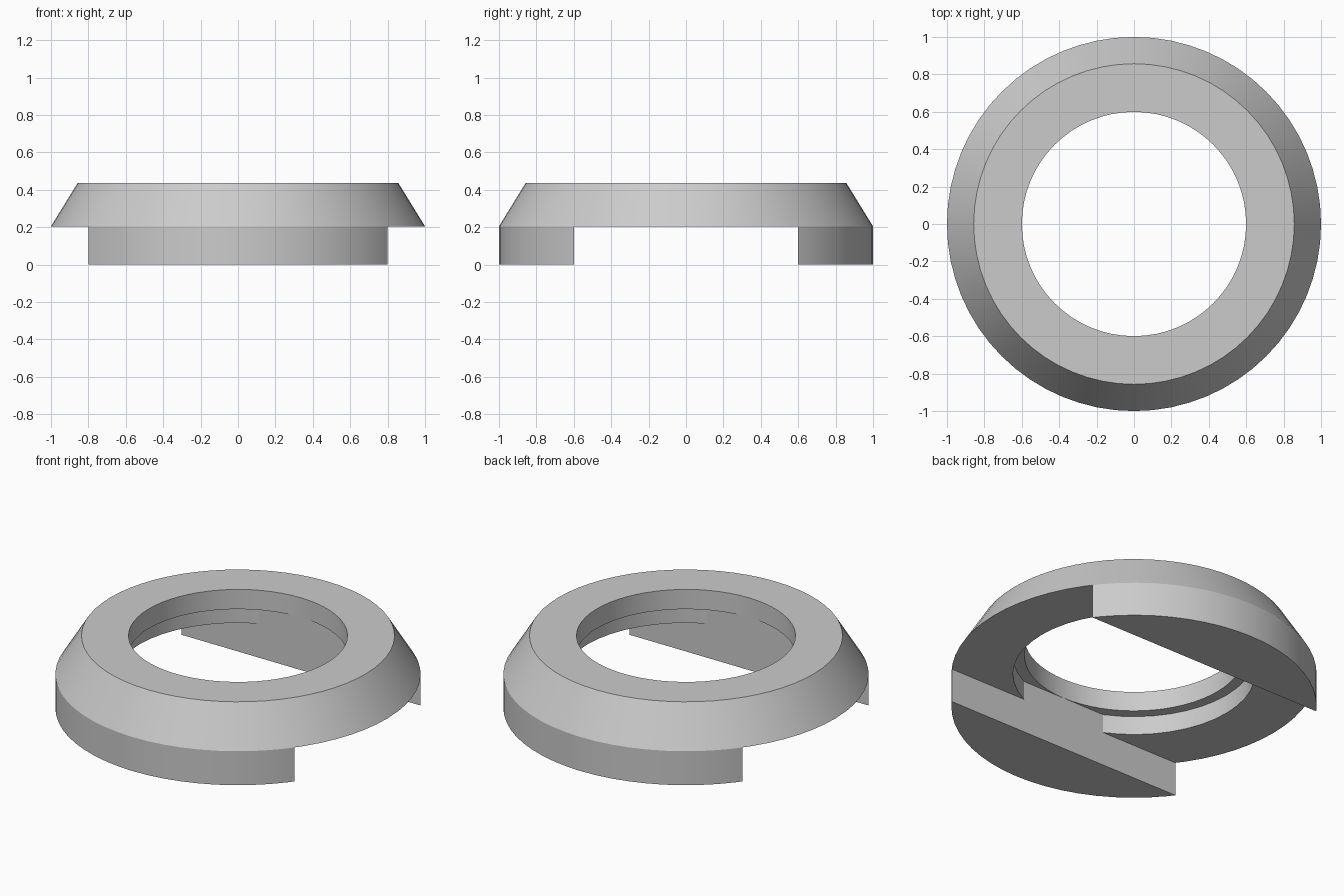
import bpy, bmesh, math

if "Cube" in bpy.data.objects:
    bpy.data.objects.remove(bpy.data.objects["Cube"])

SEG = 64            # sides of every round
SLOT = 0.6          # half width of the slot under the ring
Z_SLOT, Z_STEP, Z_TOP = 0.205, 0.318, 0.437


def circle(r, y_max=None):
    """Round outline, optionally cut flat at y = +-y_max."""
    pts = [(r * math.cos(2 * math.pi * i / SEG), r * math.sin(2 * math.pi * i / SEG))
           for i in range(SEG)]
    if y_max is None:
        return pts
    x = math.sqrt(r * r - y_max * y_max)
    a = math.atan2(y_max, x)
    side = [(r * math.cos(a * t / 8), r * math.sin(a * t / 8)) for t in range(-8, 9)]
    return side + [(-px, -py) for px, py in side]


def stack(name, layers):
    """Closed solid through a list of (outline, height) layers."""
    bm = bmesh.new()
    rings = [[bm.verts.new((x, y, z)) for x, y in pts] for pts, z in layers]
    n = len(rings[0])
    for lo, hi in zip(rings, rings[1:]):
        for i in range(n):
            j = (i + 1) % n
            bm.faces.new((lo[i], lo[j], hi[j], hi[i]))
    bm.faces.new(rings[0][::-1])
    bm.faces.new(rings[-1])
    mesh = bpy.data.meshes.new(name)
    bm.to_mesh(mesh)
    bm.free()
    ob = bpy.data.objects.new(name, mesh)
    bpy.context.collection.objects.link(ob)
    return ob


# Body: straight rim below, tapered collar above
body = stack("ring_body", [(circle(1.0), 0), (circle(1.0), Z_SLOT), (circle(0.857), Z_TOP)])

# Cutters: slot under the ring, shallow counterbore with flat sides, through bore
box = [(-1.2, -SLOT), (1.2, -SLOT), (1.2, SLOT), (-1.2, SLOT)]
cutters = [
    stack("slot_cutter", [(box, -0.1), (box, Z_SLOT)]),
    stack("counterbore_cutter", [(circle(0.663, SLOT), -0.15), (circle(0.663, SLOT), Z_STEP)]),
    stack("bore_cutter", [(circle(0.5995), -0.2), (circle(0.5995), 0.6)]),
]
bpy.context.view_layer.objects.active = body
body.select_set(True)
for c in cutters:
    mod = body.modifiers.new(c.name, 'BOOLEAN')
    mod.operation, mod.solver, mod.object = 'DIFFERENCE', 'EXACT', c
    bpy.ops.object.modifier_apply(modifier=mod.name)
    bpy.data.objects.remove(c)

# Plain grey finish
grey = bpy.data.materials.new("light_grey")
grey.diffuse_color = (0.6, 0.6, 0.6, 1)
grey.use_nodes = True
grey.node_tree.nodes["Principled BSDF"].inputs["Base Color"].default_value = grey.diffuse_color
body.data.materials.clear()
body.data.materials.append(grey)
bpy.ops.object.shade_smooth_by_angle(angle=math.radians(25))
